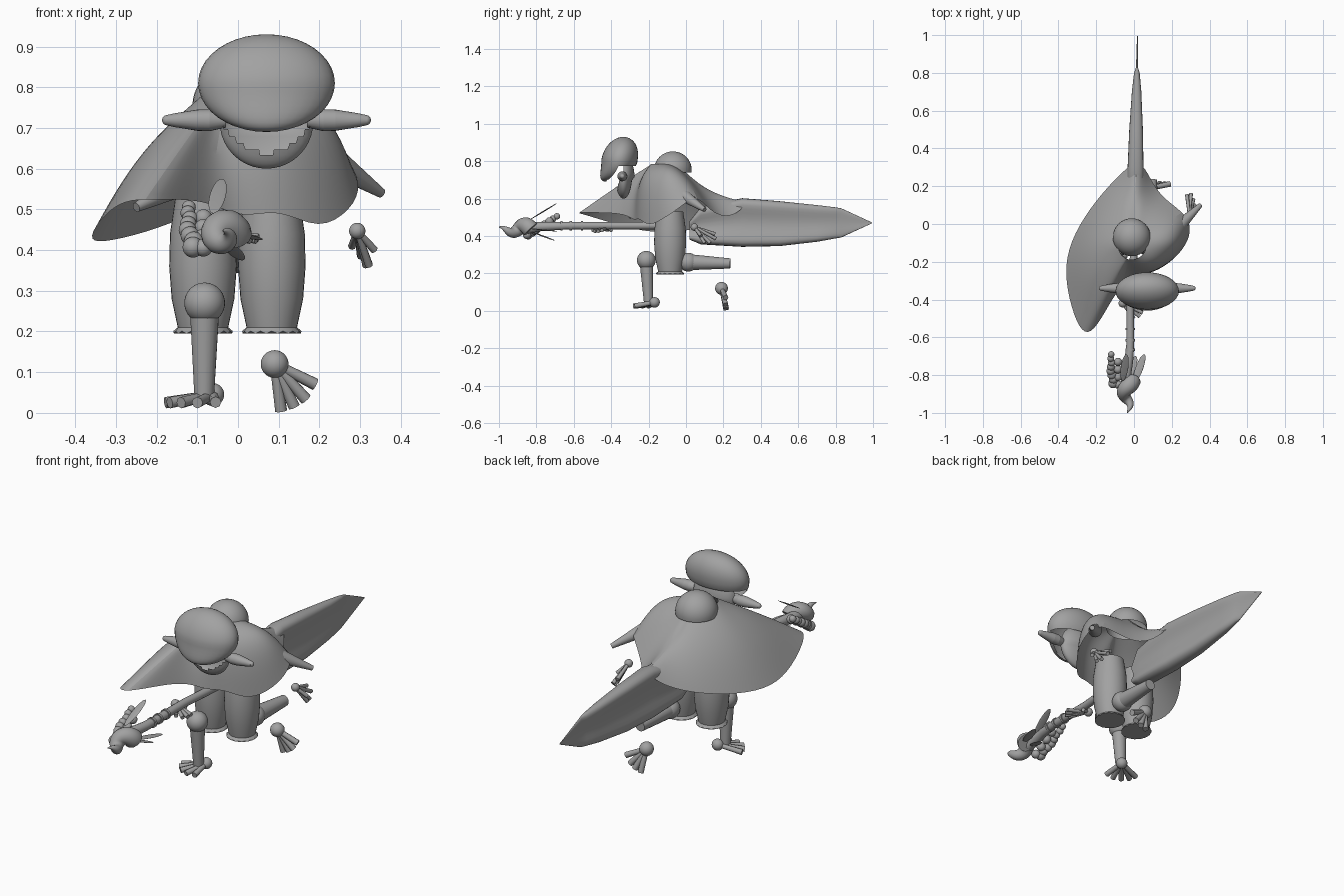
import bpy, bmesh, math, random
from mathutils import Vector, Matrix

old = bpy.data.objects.get("Cube")
if old:
    bpy.data.objects.remove(old, do_unlink=True)
random.seed(4)

grey = bpy.data.materials.new("plain_grey")
grey.use_nodes = True
colour = (0.36, 0.36, 0.36, 1)
grey.diffuse_color = colour
grey.node_tree.nodes["Principled BSDF"].inputs["Base Color"].default_value = colour


def finish(name, bm, subdivide=0, angle=50):
    bmesh.ops.recalc_face_normals(bm, faces=bm.faces[:])
    mesh = bpy.data.meshes.new(name)
    bm.to_mesh(mesh)
    bm.free()
    mesh.materials.append(grey)
    ob = bpy.data.objects.new(name, mesh)
    bpy.context.collection.objects.link(ob)
    bpy.ops.object.select_all(action='DESELECT')
    ob.select_set(True)
    bpy.context.view_layer.objects.active = ob
    bpy.ops.object.shade_smooth_by_angle(angle=math.radians(angle))
    if subdivide:
        mod = ob.modifiers.new("Soft", 'SUBSURF')
        mod.levels = mod.render_levels = subdivide


def add_cone(bm, a, b, r0, r1, sides=20):
    a, b = Vector(a), Vector(b)
    d = b - a
    m = Matrix.Translation((a + b) / 2) @ d.to_track_quat('Z', 'Y').to_matrix().to_4x4()
    bmesh.ops.create_cone(bm, cap_ends=True, segments=sides, radius1=r0,
                          radius2=r1, depth=d.length, matrix=m)


def add_ball(bm, c, r, turn=None):
    size = r if isinstance(r, tuple) else (r, r, r)
    m = Matrix.Translation(c) @ (turn or Matrix()) @ Matrix.Diagonal((*size, 1))
    return bmesh.ops.create_uvsphere(bm, u_segments=32, v_segments=20, radius=1, matrix=m)["verts"]


def cut_away(bm, rule):
    bmesh.ops.delete(bm, geom=[f for f in bm.faces if rule(f.calc_center_median())],
                     context='FACES')


def loft(name, rings, caps=True, subdivide=0):
    bm = bmesh.new()
    rows = [[bm.verts.new(p) for p in ring] for ring in rings]
    n = len(rows[0])
    for low, high in zip(rows, rows[1:]):
        for i in range(n):
            j = (i + 1) % n
            bm.faces.new((low[i], low[j], high[j], high[i]))
    if caps:
        bm.faces.new(rows[0])
        bm.faces.new(rows[-1])
    finish(name, bm, subdivide)


def sweep(name, points, radii):
    curve = bpy.data.curves.new(name, 'CURVE')
    curve.dimensions = '3D'
    curve.bevel_depth = 1
    curve.bevel_resolution = 5
    curve.use_fill_caps = True
    line = curve.splines.new('POLY')
    line.points.add(len(points) - 1)
    for p, co, r in zip(line.points, points, radii):
        p.co = (*co, 1)
        p.radius = r
    ob = bpy.data.objects.new(name, curve)
    bpy.context.collection.objects.link(ob)
    mesh = bpy.data.meshes.new_from_object(ob.evaluated_get(bpy.context.evaluated_depsgraph_get()))
    bm = bmesh.new()
    bm.from_mesh(mesh)
    bpy.data.objects.remove(ob)
    finish(name, bm)


# Hands and feet: a round joint with digits that widen towards the tips
def digits(name, joint, size, tips, thick):
    bm = bmesh.new()
    add_ball(bm, joint, size)
    for tip in tips:
        add_cone(bm, joint, tip, thick * 0.8, thick, 8)
    finish(name, bm)


def limb(name, a, b, r0, r1, joint=0):
    bm = bmesh.new()
    add_cone(bm, a, b, r0, r1)
    if joint:
        add_ball(bm, a, joint)
    finish(name, bm)


# Head cover: a shell drawn down to a point at the front, open below and behind
bm = bmesh.new()
add_ball(bm, (0, 0, 0), 1)
cut_away(bm, lambda c: c.z < -0.35 and c.y > -0.04)
for v in bm.verts:
    x, y, z = v.co
    drop = max(0, -z)
    v.co = (0.07 + 0.168 * x, -0.355 + 0.097 * y - 0.07 * drop * drop + 0.02 * max(0, z),
            0.81 + 0.12 * z)
finish("head_cover", bm, angle=60)

# Face: a bowl-shaped jaw, open above at the front
bm = bmesh.new()
jaw = add_ball(bm, (0.07, -0.335, 0.715), (0.115, 0.06, 0.115))
for v in jaw:
    if v.co.z < 0.70:
        v.co.y = -0.33 + (v.co.y + 0.33) * 0.75
cut_away(bm, lambda c: c.y < -0.335 and c.z > 0.64 + 6 * (c.x - 0.07) ** 2)
finish("jaw", bm)
for side, label in ((1, "left"), (-1, "right")):
    bm = bmesh.new()
    rings = ((0.1, 0.018), (0.14, 0.027), (0.17, 0.026), (0.225, 0.017), (0.246, 0.0125))
    for (x0, r0), (x1, r1) in zip(rings, rings[1:]):
        add_cone(bm, (0.07 + side * x0, -0.34, 0.719), (0.07 + side * x1, -0.34, 0.719), r0, r1)
    add_ball(bm, (0.07 + side * 0.244, -0.34, 0.719), 0.0125)
    finish(label + "_ear", bm)

# Cape: hem positions, with the puff of the cloth between neck and hem
hem = [(0.02, 0.34, 0.615, -0.05), (-0.06, 0.28, 0.51, 0), (-0.2, 0.13, 0.45, 0.02),
       (-0.32, -0.05, 0.42, 0.03), (-0.37, -0.22, 0.42, 0.03), (-0.345, -0.4, 0.47, 0.03),
       (-0.29, -0.56, 0.52, 0.01), (-0.23, -0.59, 0.525, 0), (-0.155, -0.47, 0.525, 0),
       (-0.07, -0.32, 0.52, 0.01), (0.01, -0.27, 0.475, 0.04), (0.1, -0.26, 0.505, 0.055),
       (0.2, -0.2, 0.445, 0.08), (0.28, -0.11, 0.5, 0.085), (0.305, -0.02, 0.56, 0.06),
       (0.27, 0.06, 0.63, 0.02), (0.13, 0.15, 0.50, 0.02), (0.07, 0.28, 0.505, 0)]
rings = []
for t in (0, 0.2, 0.4, 0.6, 0.8, 1):
    ring = []
    for x, y, z, puff in hem:
        a = math.atan2(y + 0.12, x + 0.01)
        out = Vector((math.cos(a), math.sin(a), 0))
        neck = Vector((-0.01 + 0.075 * out.x, -0.12 + 0.07 * out.y, 0.785))
        p = neck.lerp(Vector((x, y, z)), t)
        p += (out * 0.6 + Vector((0, 0, 1))) * puff * math.sin(math.pi * t)
        ring.append(p)
    rings.append(ring)
loft("cape", rings, caps=False, subdivide=2)

# Folded hood behind the neck
bm = bmesh.new()
add_ball(bm, (-0.012, -0.07, 0.755), (0.1, 0.10, 0.097))
cut_away(bm, lambda c: c.z < 0.74)
finish("hood", bm)

# Short trousers with a ragged flared hem
for cx, label in ((0.083, "left"), (-0.086, "right")):
    rings = []
    for z, r in ((0.53, 0.068), (0.44, 0.081), (0.36, 0.083), (0.28, 0.077), (0.21, 0.062),
                 (0.198, 0.073)):
        wave = 0.003 if z < 0.2 else 0
        rings.append([(cx + r * math.cos(a), -0.085 + r * 1.03 * math.sin(a),
                       z + wave * (-1) ** i)
                      for i, a in enumerate(k * math.tau / 32 for k in range(32))])
    loft(label + "_trouser_leg", rings)

# Lower legs and feet
limb("right_shin", (-0.082, -0.212, 0.27), (-0.083, -0.2, 0.035), 0.037, 0.024, 0.05)
limb("left_shin", (0.085, 0.012, 0.26), (0.095, 0.237, 0.253), 0.043, 0.027, 0.05)
digits("right_foot", (-0.062, -0.168, 0.045), 0.028,
       [(-0.055, -0.275, 0.026), (-0.1, -0.28, 0.025), (-0.14, -0.265, 0.025),
        (-0.168, -0.235, 0.025), (-0.178, -0.2, 0.025)], 0.014)
digits("left_foot", (0.09, 0.19, 0.12), 0.034,
       [(0.106, 0.215, 0.005), (0.138, 0.215, 0.015), (0.167, 0.212, 0.033),
        (0.19, 0.212, 0.07)], 0.015)

# Arms and hands
limb("left_arm", (0.24, -0.01, 0.615), (0.352, 0.1, 0.54), 0.034, 0.012)
limb("right_arm", (-0.1, -0.17, 0.58), (-0.25, -0.3, 0.505), 0.035, 0.012)
digits("left_hand", (0.293, 0.045, 0.447), 0.02,
       [(0.28, 0.155, 0.41), (0.302, 0.16, 0.385), (0.315, 0.13, 0.362),
        (0.322, 0.1, 0.362), (0.335, 0.08, 0.40)], 0.01)
digits("right_hand", (-0.06, -0.42, 0.445), 0.022,
       [(0.05, -0.45, 0.43), (0.045, -0.47, 0.425), (0.03, -0.49, 0.425),
        (0.0, -0.5, 0.43), (-0.01, -0.4, 0.43)], 0.01)

# Broad blade carried behind, grooved along both faces
rings = []
for y, zc, h, w in ((0.02, 0.43, 0.05, 0.03), (0.08, 0.455, 0.1, 0.043), (0.3, 0.472, 0.13, 0.042),
                    (0.5, 0.466, 0.12, 0.036), (0.7, 0.467, 0.098, 0.025),
                    (0.8, 0.47, 0.083, 0.015), (0.83, 0.47, 0.078, 0.005), (0.995, 0.47, 0.002, 0.002)):
    rings.append([(0.004 + 0.014 * y + 1.35 * w * math.cos(a) * (0.45 + 1.2 * math.sin(a) ** 2),
                   y, zc + h * math.sin(a)) for a in (k * math.tau / 32 for k in range(32))])
loft("blade", rings)

# Staff with binding rings
sweep("staff", [(0.0, -0.15, 0.455), (-0.02, -0.4, 0.455), (-0.02, -0.64, 0.455),
                (-0.027, -0.72, 0.452), (-0.04, -0.79, 0.45), (-0.04, -0.85, 0.44)],
      [0.02, 0.02, 0.021, 0.023, 0.026, 0.03])
bm = bmesh.new()
for y in (-0.55, -0.61, -0.66):
    add_cone(bm, (-0.02, y, 0.455), (-0.02, y - 0.012, 0.455), 0.026, 0.026)
finish("staff_rings", bm)

# Twisted shell at the staff head
steps = [i / 40 for i in range(41)]
sweep("staff_shell",
      [(-0.035 + 0.024 * (1 - 0.5 * t) * math.cos(8 * t), -0.83 - 0.17 * t,
        0.435 + 0.024 * (1 - 0.5 * t) * math.sin(8 * t)) for t in steps],
      [0.044 * (1 - t ** 1.6) + 0.002 for t in steps])

# Berry cluster beside the shell
bm = bmesh.new()
for i in range(8):
    add_ball(bm, (-0.115 + random.uniform(-0.01, 0.008), -0.69 - 0.022 * i, 0.505 - 0.014 * i),
             0.017 + 0.0012 * i)
    if i % 2:
        add_ball(bm, (-0.085, -0.71 - 0.02 * i, 0.49 - 0.012 * i), 0.022)
finish("berries", bm)

# Leaves
for i, (base, tip) in enumerate((((-0.06, -0.83, 0.49), (-0.04, -0.69, 0.575)),
                                 ((0.0, -0.84, 0.44), (0.055, -0.69, 0.425)),
                                 ((-0.03, -0.82, 0.42), (0.01, -0.7, 0.375)))):
    a, b = Vector(base), Vector(tip)
    turn = (b - a).to_track_quat('Z', 'Y').to_matrix().to_4x4()
    bm = bmesh.new()
    add_ball(bm, (a + b) / 2, (0.02, 0.003, (b - a).length / 2), turn)
    finish("leaf_" + str(i + 1), bm)
